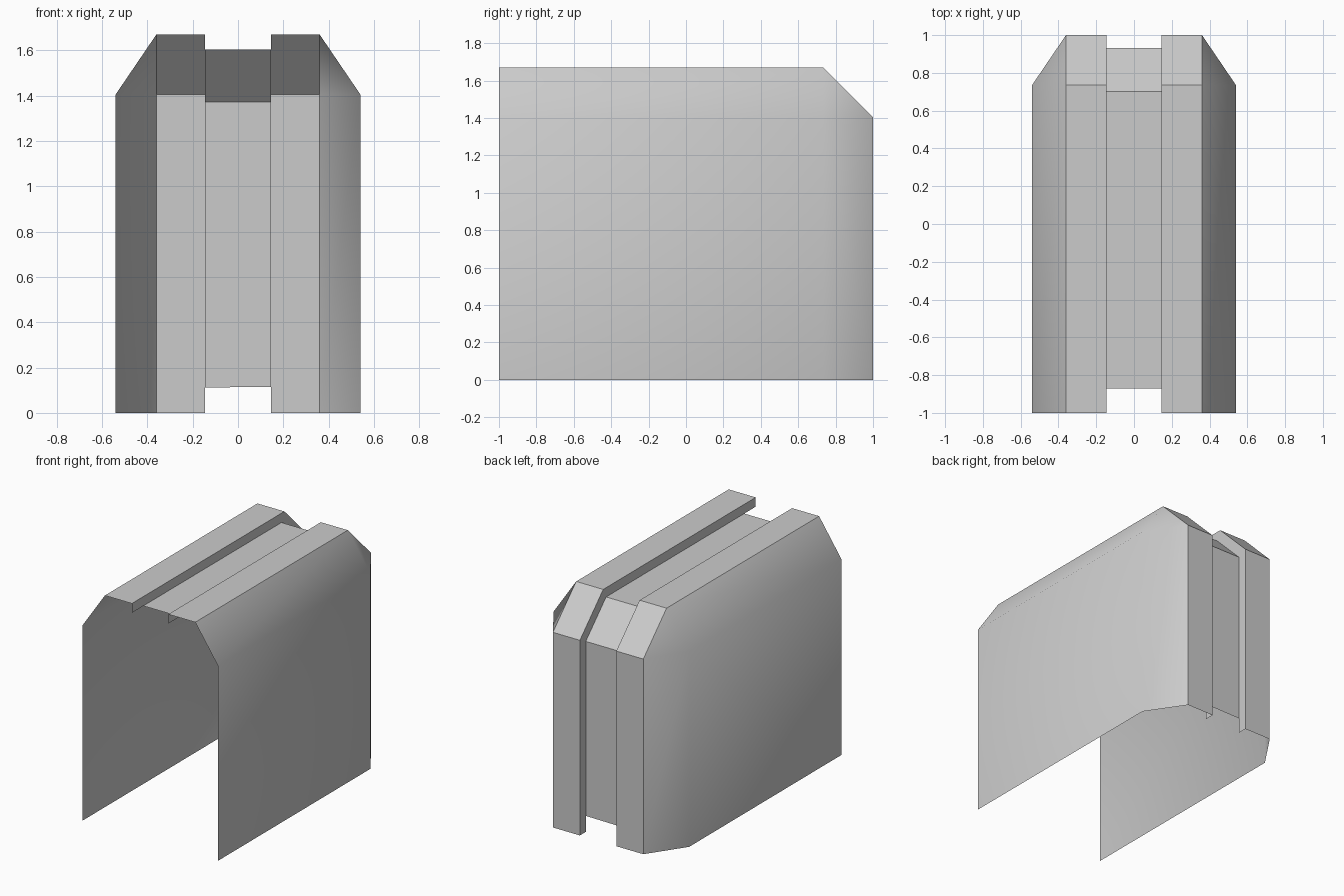
import bpy, bmesh, math

if "Cube" in bpy.data.objects:
    bpy.data.objects.remove(bpy.data.objects["Cube"])

FRONT, BACK, TOP = -1.0, 1.0, 1.67
SHOULDER_Y, SHOULDER_Z = 0.735, 1.405
SIDE_X, FLANGE_X, GROOVE_X = 0.54, 0.36, 0.145
DEPTH = 0.067


def rail(x, inset=0.0, front=FRONT, bottom=0.0):
    """Line running along the top, down the rear slope and down the back."""
    d = inset * 0.5
    return [(x, front, TOP - inset), (x, SHOULDER_Y - d, TOP - inset),
            (x, BACK - inset, SHOULDER_Z - d), (x, BACK - inset, bottom)]


def build(name, rails, extra=(), mirror=False):
    """Skin neighbouring rails, dropping repeated corners."""
    bm = bmesh.new()
    cache = {}

    def face(points):
        unique = list(dict.fromkeys(points))
        for p in unique:
            if p not in cache:
                cache[p] = bm.verts.new(p)
        bm.faces.new([cache[p] for p in unique])

    for a, b in zip(rails, rails[1:]):
        for i in range(len(a) - 1):
            face([a[i], a[i + 1], b[i + 1], b[i]])
    for points in extra:
        face(points)
    mesh = bpy.data.meshes.new(name)
    bm.to_mesh(mesh)
    bm.free()
    obj = bpy.data.objects.new(name, mesh)
    bpy.context.collection.objects.link(obj)
    bpy.ops.object.select_all(action='DESELECT')
    obj.select_set(True)
    bpy.context.view_layer.objects.active = obj
    bpy.ops.object.shade_smooth_by_angle(angle=math.radians(40))
    if mirror:
        mod = obj.modifiers.new("mirror", 'MIRROR')
        mod.use_clip = False
        mod.use_mirror_merge = False
    return obj


# Side panel with chamfered shoulders, flange and groove wall
corner = (SIDE_X, SHOULDER_Y, SHOULDER_Z)
side_top = (SIDE_X, FRONT, SHOULDER_Z)
side_foot = (SIDE_X, SHOULDER_Y, 0.0)
shoulder = [side_top, corner, corner, side_foot]
panel = [(SIDE_X, FRONT, 0.0), side_foot, corner, side_top]
build("side_shell",
      [shoulder, rail(FLANGE_X), rail(GROOVE_X), rail(GROOVE_X, DEPTH)],
      extra=[panel], mirror=True)

# Recessed centre strip, shorter at the front and at the foot
build("groove_strip",
      [rail(GROOVE_X, DEPTH, -0.87, 0.115), rail(-GROOVE_X, DEPTH, -0.87, 0.112)])
